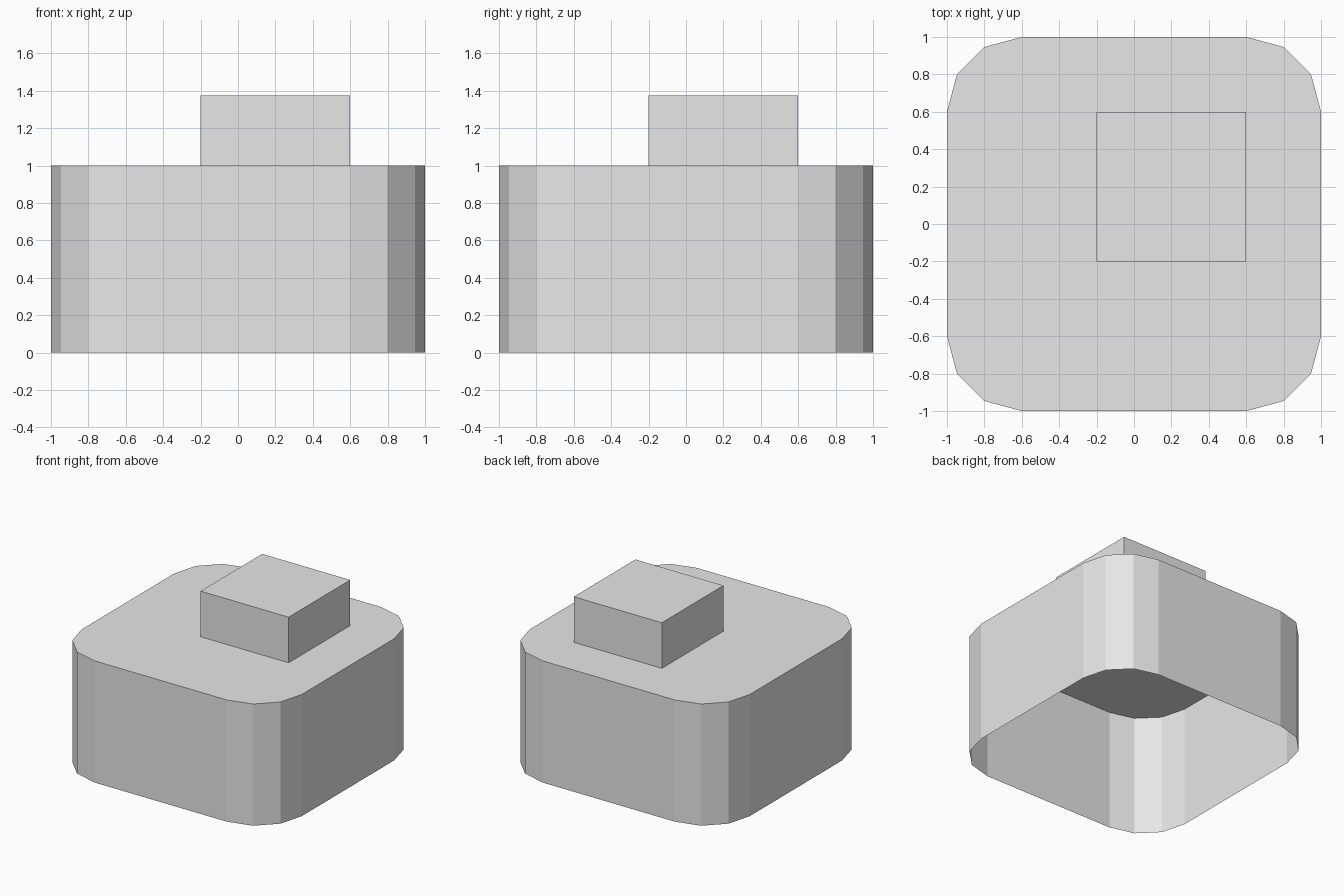
import bpy
import bmesh
from math import cos, sin, pi

cube = bpy.data.objects.get("Cube")
if cube:
    bpy.data.objects.remove(cube, do_unlink=True)

# One plain grey for the whole model
grey = bpy.data.materials.new("light_grey")
grey.use_nodes = True
colour = (0.8, 0.8, 0.8, 1)
grey.diffuse_color = colour
grey.node_tree.nodes["Principled BSDF"].inputs["Base Color"].default_value = colour


def rounded_square(half, radius, segments):
    """Counter-clockwise outline with rounded corners."""
    inner = half - radius
    points = []
    for corner in range(4):
        middle = pi / 4 + corner * pi / 2
        cx = inner if cos(middle) > 0 else -inner
        cy = inner if sin(middle) > 0 else -inner
        for step in range(segments + 1):
            angle = corner * pi / 2 + step * pi / 2 / segments
            points.append((cx + radius * cos(angle), cy + radius * sin(angle)))
    return points


def open_prism(name, outline, bottom, top):
    """Side walls and a lid, open underneath."""
    bm = bmesh.new()
    low = [bm.verts.new((x, y, bottom)) for x, y in outline]
    high = [bm.verts.new((x, y, top)) for x, y in outline]
    for i in range(len(outline)):
        j = (i + 1) % len(outline)
        bm.faces.new((low[i], low[j], high[j], high[i]))
    bm.faces.new(high)
    mesh = bpy.data.meshes.new(name)
    bm.to_mesh(mesh)
    bm.free()
    mesh.materials.append(grey)
    obj = bpy.data.objects.new(name, mesh)
    bpy.context.collection.objects.link(obj)
    return obj


# Hollow rounded body, open underneath
open_prism("body_shell", rounded_square(1.0, 0.4, 3), 0.0, 1.0)

# Off-centre block standing on the lid
near, far = -0.2, 0.6
block_outline = [(near, near), (far, near), (far, far), (near, far)]
open_prism("top_block", block_outline, 1.0, 1.375)
